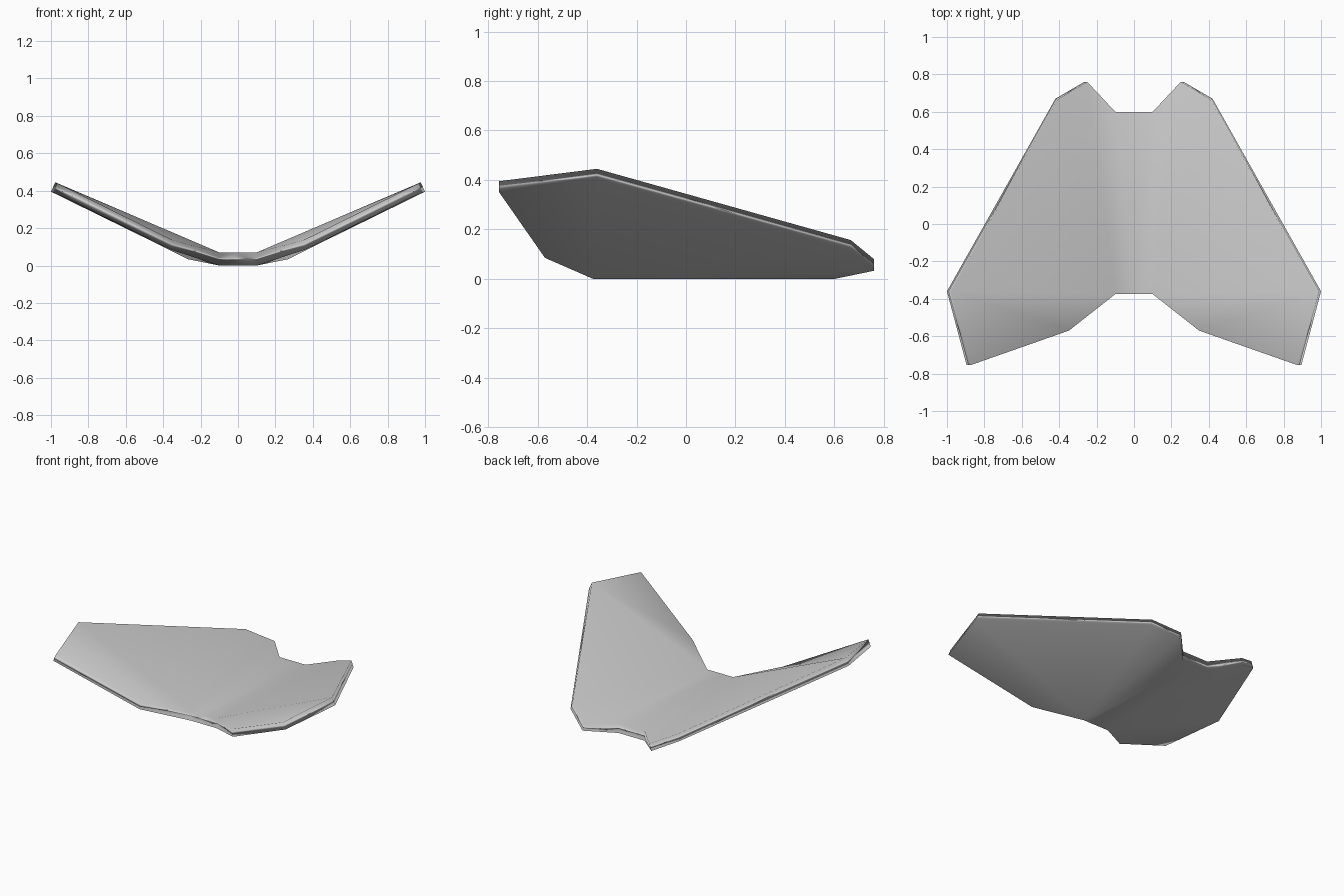
import bpy, bmesh
from mathutils import Vector

if "Cube" in bpy.data.objects:
    bpy.data.objects.remove(bpy.data.objects["Cube"])

# Half outline of the swept panel, from rear centre round the wing to front centre
# bottom skin (x, y, z)
bottom = [(0, .60, 0), (.10, .60, 0), (.265, .76, .033), (.42, .67, .11),
          (1.0, -.36, .395), (.895, -.755, .35), (.36, -.57, .085),
          (.10, -.375, 0), (0, -.375, 0)]
# matching offsets to the top skin (the slab leans inwards on the slopes)
offset = [(0, 0, .07), (0, 0, .07), (-.015, 0, .047), (-.012, -.004, .047),
          (-.023, 0, .05), (-.02, 0, .045), (-.012, 0, .05), (0, 0, .07), (0, 0, .07)]
skin = [(0, 1, 7, 8), (1, 2, 7), (2, 3, 7), (3, 4, 7), (4, 6, 7), (4, 5, 6)]

bm = bmesh.new()
lo = [bm.verts.new(p) for p in bottom]
hi = [bm.verts.new(Vector(p) + Vector(o)) for p, o in zip(bottom, offset)]

# skins
for f in skin:
    bm.faces.new([lo[i] for i in f])
    bm.faces.new([hi[i] for i in reversed(f)])
# rim
for i in range(len(lo) - 1):
    bm.faces.new([lo[i], hi[i], hi[i + 1], lo[i + 1]])

# mirror to the other side
geom = bm.verts[:] + bm.edges[:] + bm.faces[:]
bmesh.ops.mirror(bm, geom=geom, axis='X', merge_dist=1e-4)
bmesh.ops.remove_doubles(bm, verts=bm.verts[:], dist=1e-4)
bmesh.ops.recalc_face_normals(bm, faces=bm.faces[:])
for f in bm.faces:
    f.smooth = True

mesh = bpy.data.meshes.new("swept_wing_panel")
bm.to_mesh(mesh)
bm.free()
panel = bpy.data.objects.new("swept_wing_panel", mesh)
bpy.context.collection.objects.link(panel)

# soft rim while the broad skins stay even
wn = panel.modifiers.new("even_skins", 'WEIGHTED_NORMAL')
wn.mode = 'FACE_AREA'
